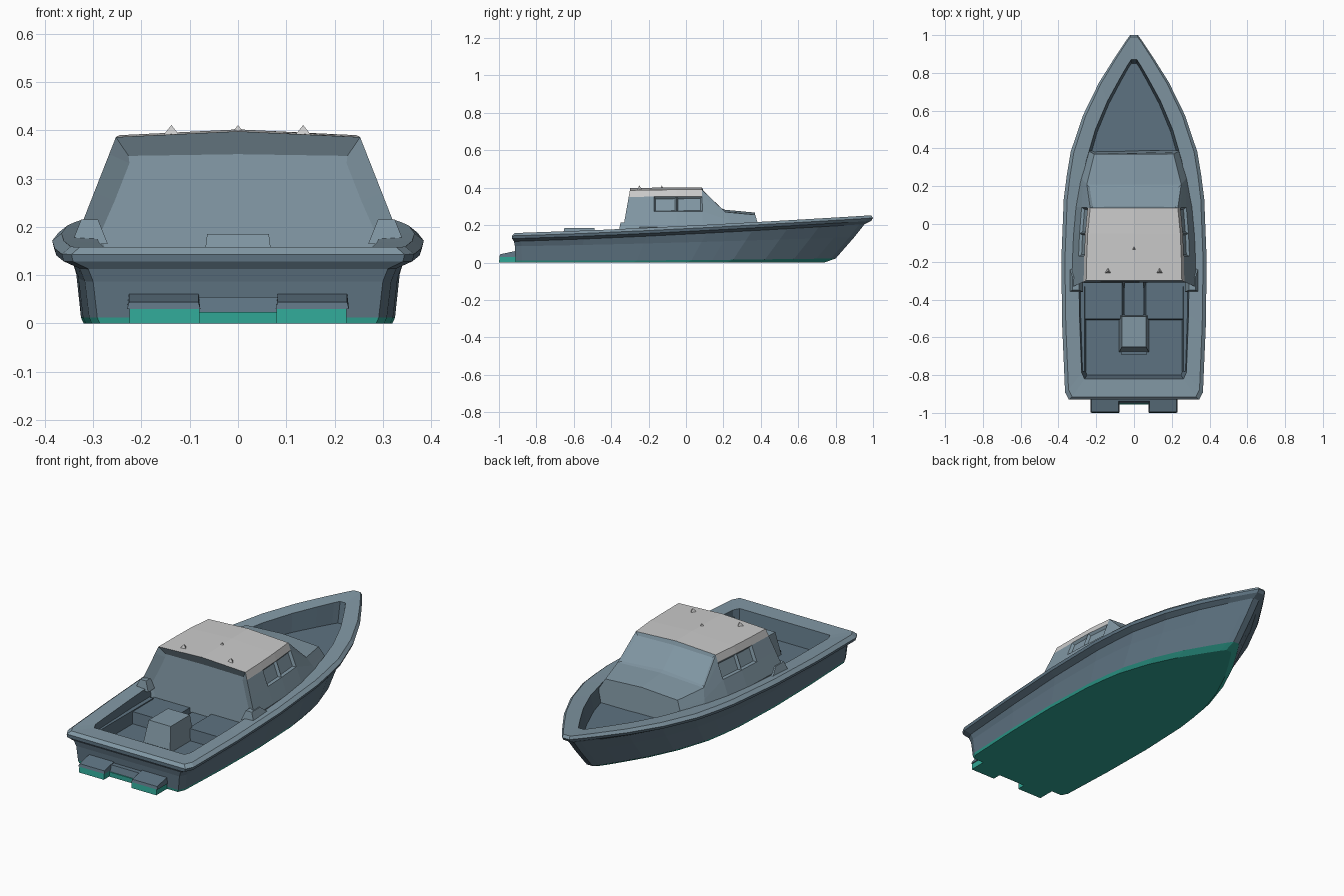
import bpy, bmesh

if "Cube" in bpy.data.objects:
    bpy.data.objects.remove(bpy.data.objects["Cube"])

def mat(name, r, g, b):
    m = bpy.data.materials.new(name)
    m.diffuse_color = (r, g, b, 1)
    m.use_nodes = True
    m.node_tree.nodes["Principled BSDF"].inputs["Base Color"].default_value = m.diffuse_color
    return m

DARK = mat("slate_dark", 0.11, 0.17, 0.22)
DECK = mat("slate_light", 0.22, 0.31, 0.37)
GREEN = mat("sea_green", 0.03, 0.38, 0.30)
ROOF = mat("roof_grey", 0.58, 0.58, 0.58)

def finish(name, bm, mats):
    bmesh.ops.recalc_face_normals(bm, faces=bm.faces)
    me = bpy.data.meshes.new(name)
    bm.to_mesh(me)
    bm.free()
    for m in mats:
        me.materials.append(m)
    ob = bpy.data.objects.new(name, me)
    bpy.context.collection.objects.link(ob)
    return ob

def block(name, x, y, z, m, dx=0.0, front=0.0, back=0.0, front_drop=0.0):
    """Box whose top is drawn in by dx / front / back; front_drop lowers its front top edge."""
    bm = bmesh.new()
    lo = [bm.verts.new((px, py, z[0])) for px, py in
          ((x[0], y[0]), (x[1], y[0]), (x[1], y[1]), (x[0], y[1]))]
    hi = [bm.verts.new(p) for p in
          ((x[0] + dx, y[0] + front, z[1] - front_drop), (x[1] - dx, y[0] + front, z[1] - front_drop),
           (x[1] - dx, y[1] - back, z[1]), (x[0] + dx, y[1] - back, z[1]))]
    bm.faces.new(lo)
    bm.faces.new(hi)
    for i in range(4):
        j = (i + 1) % 4
        bm.faces.new((lo[i], lo[j], hi[j], hi[i]))
    return finish(name, bm, [m])

# Hull: plan outline (fraction of length, half width) repeated at several levels
OUTLINE = [(0, .345), (.02, .365), (.2, .38), (.38, .385), (.55, .372), (.615, .356), (.68, .335),
           (.78, .27), (.87, .185), (.94, .10), (.985, .042), (1, .02)]

def sheer(y):
    return 0.158 + 0.095 * (max(0, y + 0.93) / 1.93) ** 1.25

def floor(y):
    return 0.06 if y < 0.2 else 0.135

# (stern y, stem y, width factor, height function, material of band above)
LEVELS = [
    (-.91, .74, .83, lambda y: 0, 2),
    (-.912, .80, .845, lambda y: .012 + .012 * max(0, y), 0),
    (-.915, .90, .87, lambda y: .55 * sheer(y), 0),
    (-.92, .955, .90, lambda y: sheer(y) - .045, 0),
    (-.93, .99, .99, lambda y: sheer(y) - .03, 0),
    (-.93, 1.0, 1.0, lambda y: sheer(y) - .015, 1),
    (-.915, .99, .95, sheer, 1),
    (-.82, .87, .76, lambda y: sheer(y) - .004, 0),
    (-.80, .85, .72, floor, 0)]
bm = bmesh.new()
rings = []
for y0, y1, w, zf, _ in LEVELS:
    right = [(h * w, y0 + (y1 - y0) * t) for t, h in OUTLINE]
    pts = right + [(-x, y) for x, y in reversed(right)]
    rings.append([bm.verts.new((x, y, zf(y))) for x, y in pts])
n = len(rings[0])
for k in range(len(rings) - 1):
    for i in range(n):
        j = (i + 1) % n
        f = bm.faces.new((rings[k][i], rings[k][j], rings[k + 1][j], rings[k + 1][i]))
        f.material_index = LEVELS[k][4]
for ring, mi in ((rings[0], 2), (rings[-1], 0)):      # bottom and inner floor
    for i in range(n // 2 - 1):
        f = bm.faces.new((ring[i], ring[i + 1], ring[n - 2 - i], ring[n - 1 - i]))
        f.material_index = mi
finish("hull", bm, [DARK, DECK, GREEN])

# Cabin: sections from aft wall to foredeck trunk
# (y low, y top, half width low, half width top, top height)
STATIONS = [(-.335, -.30, .33, .253, .386), (-.17, -.17, .325, .25, .388),
            (-.05, -.05, .32, .245, .39), (.09, .085, .31, .232, .39),
            (.25, .21, .285, .25, .27), (.39, .37, .245, .21, .255)]
bm = bmesh.new()
secs = []
for yb, yt, wb, wt, zt in STATIONS:
    half = [(.86 * wb, yb, .06)]
    for k in (0, .42, .82, 1):                        # shoulder, sill, lintel, eave
        half.append((wb + (wt - wb) * k, yb + (yt - yb) * k, .19 + (zt - .19) * k))
    pts = half + [(0, yt, zt + .012)] + [(-x, y, z) for x, y, z in reversed(half)]
    secs.append([bm.verts.new(p) for p in pts])
windows, shield = [], []
m = len(secs[0])
for s in range(len(secs) - 1):
    for i in range(m):
        j = (i + 1) % m
        f = bm.faces.new((secs[s][i], secs[s][j], secs[s + 1][j], secs[s + 1][i]))
        if s in (1, 2) and i in (2, 7):
            windows.append(f)
        if s == 3 and i in (4, 5):
            shield.append(f)
        if s < 3 and 3 <= i <= 6:
            f.material_index = 1
aft = bm.faces.new(secs[0])
bm.faces.new(secs[-1])
bmesh.ops.recalc_face_normals(bm, faces=bm.faces)
for f in windows:                                     # recessed side windows
    bmesh.ops.inset_individual(bm, faces=[f], thickness=.012, depth=-.014)
bmesh.ops.inset_region(bm, faces=shield, thickness=.02, depth=-.008)
bmesh.ops.inset_individual(bm, faces=[aft], thickness=.045, depth=-.025)
finish("cabin", bm, [DECK, ROOF])

# Roof fittings: small three-sided points
for i, (x, y) in enumerate(((-.138, -.25), (0, -.13), (.135, -.25))):
    bm = bmesh.new()
    bmesh.ops.create_cone(bm, cap_ends=True, segments=3, radius1=.02, radius2=0, depth=.022)
    bmesh.ops.translate(bm, verts=bm.verts, vec=(x, y, .400))
    finish(f"roof_fitting_{i + 1}", bm, [ROOF])

# Cockpit: engine box, its plinth, seat lockers and side ledges
block("engine_box", (-.08, .08), (-.68, -.48), (.055, .185), DECK, dx=.016, front=.03, back=.01)
block("engine_box_plinth", (-.07, .07), (-.69, -.48), (.055, .075), DARK)
block("centre_locker", (-.05, .05), (-.49, -.31), (.055, .10), DARK)
for side, s in (("left", -1), ("right", 1)):
    def span(a, b):
        return tuple(sorted((s * a, s * b)))
    block(f"seat_locker_{side}", span(.055, .28), (-.51, -.31), (.055, .12), DARK, dx=.008, front=.008)
    block(f"side_ledge_{side}", span(.255, .29), (-.78, -.33), (.055, .125), DARK, dx=.006)
    # Raised coaming where the cabin meets the side deck
    block(f"cabin_wing_{side}", span(.27, .345), (-.36, -.22), (.165, .215), DECK, dx=.02, front=.01, back=.06)
    # Swim platform on the transom
    block(f"swim_platform_base_{side}", span(.08, .225), (-1.0, -.90), (0, .035), GREEN, front=.004)
    block(f"swim_platform_{side}", span(.078, .23), (-.998, -.90), (.03, .064), DARK, dx=.004, front=.004, front_drop=.02)
block("transom_step_base", (-.085, .085), (-.955, -.90), (0, .024), GREEN)
block("transom_step", (-.085, .085), (-.95, -.90), (.022, .055), DARK, front=.012)
